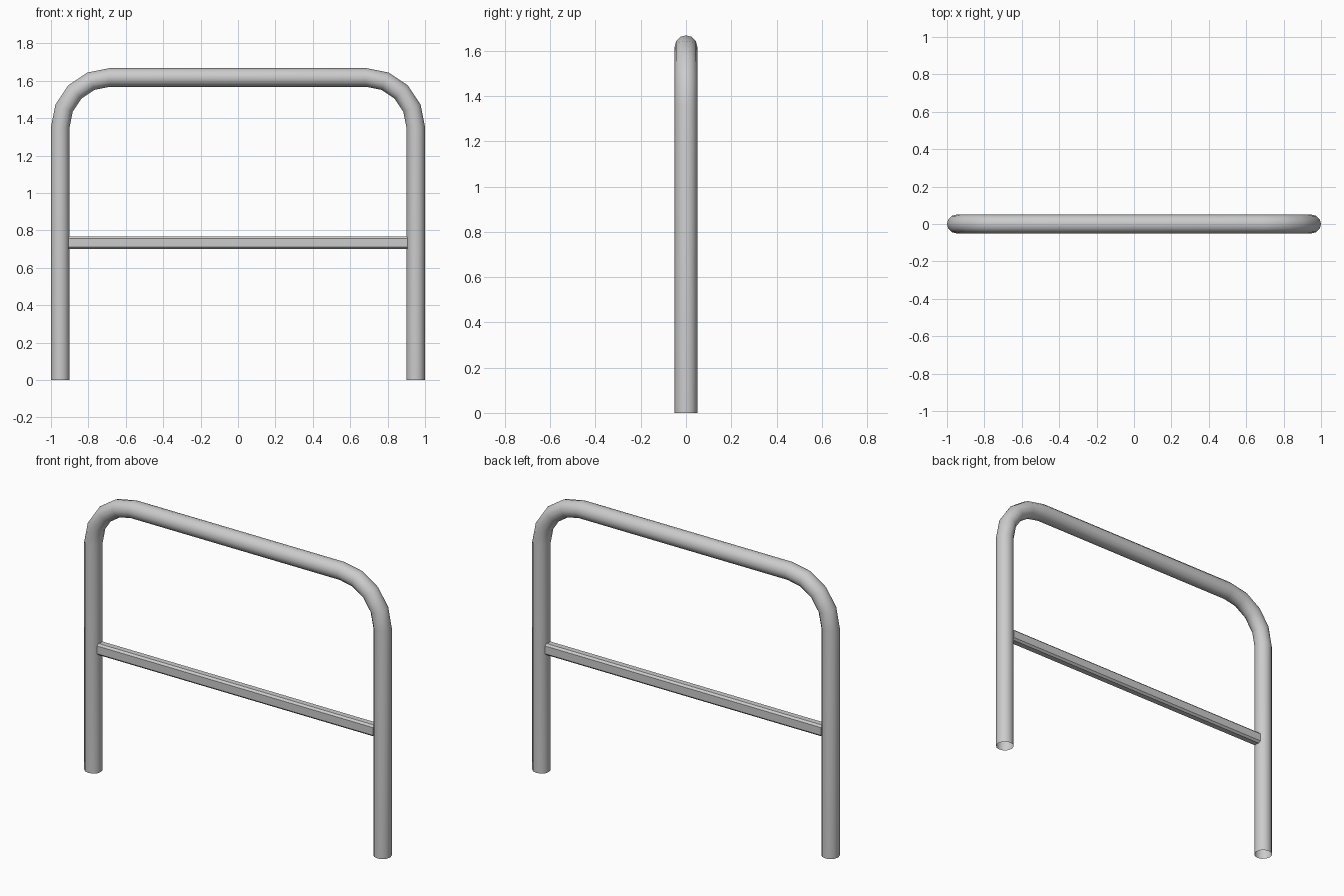
import bpy, bmesh
from math import sin, cos, pi, radians

if "Cube" in bpy.data.objects:
    bpy.data.objects.remove(bpy.data.objects["Cube"])

SIDES = 12
TUBE_R = 0.05
BEND_R = 0.265
CX, CZ = 0.685, 1.353
BEND_STEPS = 4


def finish(name, bm, smooth):
    bmesh.ops.recalc_face_normals(bm, faces=bm.faces)
    mesh = bpy.data.meshes.new(name)
    bm.to_mesh(mesh)
    bm.free()
    obj = bpy.data.objects.new(name, mesh)
    bpy.context.collection.objects.link(obj)
    bpy.context.view_layer.objects.active = obj
    obj.select_set(True)
    if smooth:
        bpy.ops.object.shade_smooth_by_angle(angle=radians(40))
    obj.select_set(False)
    return obj


# Bent tube frame: stations (x, z, outward angle) along the hoop, open at the feet
half = [(CX + BEND_R, 0.0, 0.0)]
for i in range(BEND_STEPS + 1):
    a = i / BEND_STEPS * pi / 2
    half.append((CX + BEND_R * cos(a), CZ + BEND_R * sin(a), a))
path = half + [(-x, z, pi - a) for x, z, a in reversed(half)]

bm = bmesh.new()
rings = []
for x, z, a in path:
    ring = []
    for k in range(SIDES):
        t = 2 * pi * k / SIDES
        out = TUBE_R * cos(t)
        ring.append(bm.verts.new((x + out * cos(a), TUBE_R * sin(t), z + out * sin(a))))
    rings.append(ring)
for r0, r1 in zip(rings, rings[1:]):
    for k in range(SIDES):
        n = (k + 1) % SIDES
        bm.faces.new((r0[k], r0[n], r1[n], r1[k]))
finish("tube_frame", bm, True)

# Crossbar: flat bar with chamfered long edges, ends set just into the legs
HALF_LEN, HY, HZ, CH, BAR_Z = 0.906, 0.0275, 0.034, 0.011, 0.734
profile = [(HY, HZ - CH), (HY - CH, HZ), (CH - HY, HZ), (-HY, HZ - CH),
           (-HY, CH - HZ), (CH - HY, -HZ), (HY - CH, -HZ), (HY, CH - HZ)]
bm = bmesh.new()
ends = [[bm.verts.new((x, y, BAR_Z + z)) for y, z in profile]
        for x in (-HALF_LEN, HALF_LEN)]
for k in range(len(profile)):
    n = (k + 1) % len(profile)
    bm.faces.new((ends[0][k], ends[0][n], ends[1][n], ends[1][k]))
for e in ends:
    bm.faces.new(e)
finish("crossbar", bm, False)
